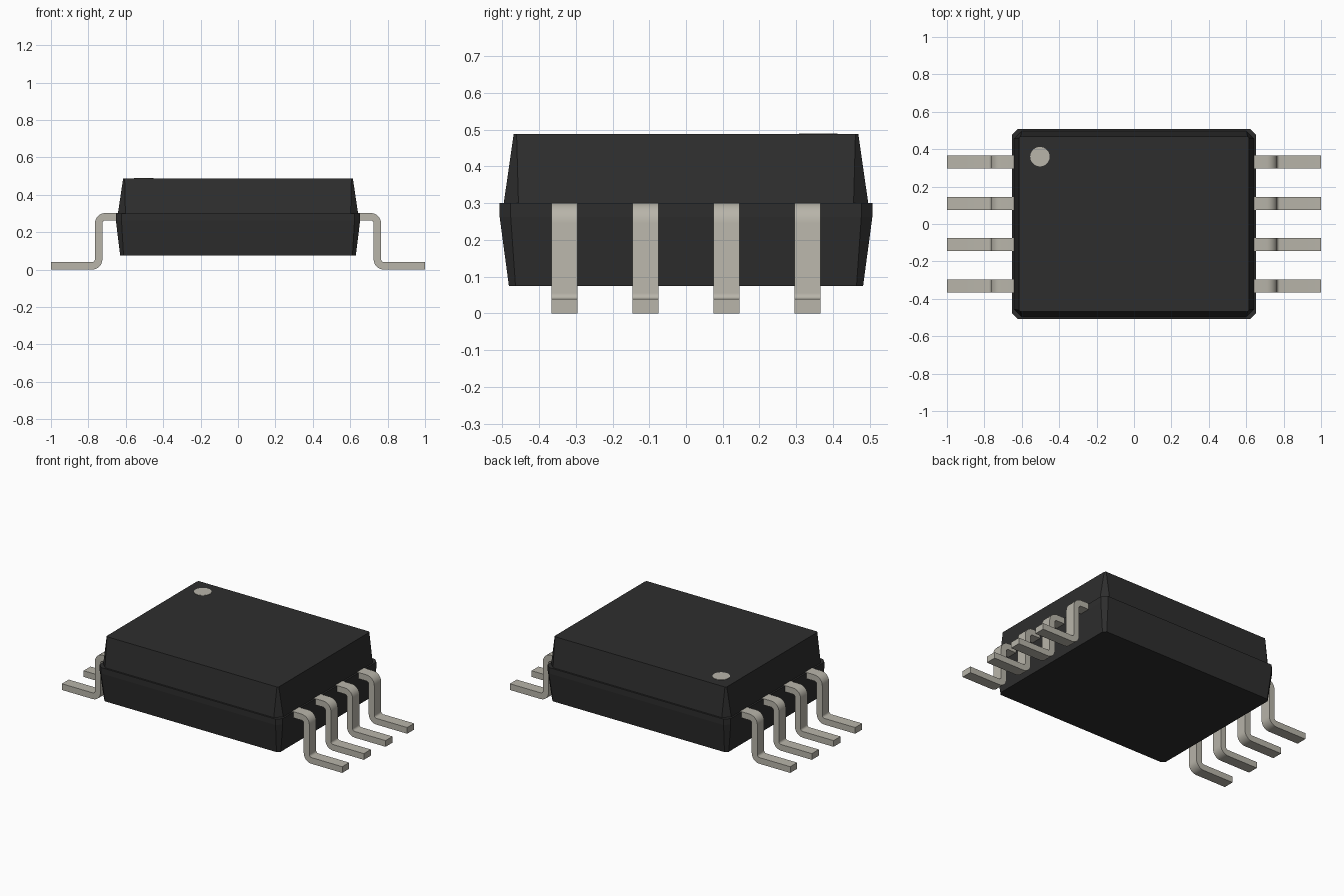
import bpy, bmesh, math

if "Cube" in bpy.data.objects:
    bpy.data.objects.remove(bpy.data.objects["Cube"], do_unlink=True)


def material(name, rgb):
    m = bpy.data.materials.new(name)
    m.use_nodes = True
    m.diffuse_color = (*rgb, 1)
    bsdf = m.node_tree.nodes["Principled BSDF"]
    bsdf.inputs["Base Color"].default_value = (*rgb, 1)
    bsdf.inputs["Roughness"].default_value = 0.6
    return m


BLACK = material("moulded black", (0.027, 0.027, 0.027))
METAL = material("tin grey", (0.48, 0.46, 0.40))


def make_object(name, bm, mat, smooth=False):
    bmesh.ops.recalc_face_normals(bm, faces=bm.faces)
    mesh = bpy.data.meshes.new(name)
    bm.to_mesh(mesh)
    bm.free()
    mesh.materials.append(mat)
    ob = bpy.data.objects.new(name, mesh)
    bpy.context.collection.objects.link(ob)
    if smooth:
        bpy.ops.object.select_all(action="DESELECT")
        ob.select_set(True)
        bpy.context.view_layer.objects.active = ob
        bpy.ops.object.shade_smooth_by_angle(angle=math.radians(30))
    return ob


def octagon(hx, hy, c, z):
    """Rectangle with chamfered corners, as a closed loop."""
    return [(hx, c - hy, z), (hx, hy - c, z), (hx - c, hy, z), (c - hx, hy, z),
            (-hx, hy - c, z), (-hx, c - hy, z), (c - hx, -hy, z), (hx - c, -hy, z)]


# Package body: lofted levels, tapered lower half, ledge, tapered upper half
levels = [(0.63, 0.482, 0.018, 0.075), (0.653, 0.507, 0.03, 0.262),
          (0.653, 0.507, 0.03, 0.30), (0.642, 0.496, 0.04, 0.30),
          (0.614, 0.469, 0.008, 0.488)]
bm = bmesh.new()
rings = [[bm.verts.new(p) for p in octagon(*lv)] for lv in levels]
for a, b in zip(rings, rings[1:]):
    for i in range(8):
        j = (i + 1) % 8
        bm.faces.new((a[i], a[j], b[j], b[i]))
bm.faces.new(rings[0][::-1])
bm.faces.new(rings[-1])
make_object("package_body", bm, BLACK)

# Pin one marker on the top face
bm = bmesh.new()
bmesh.ops.create_cone(bm, cap_ends=True, segments=32, radius1=0.052, radius2=0.052, depth=0.004)
bmesh.ops.translate(bm, verts=bm.verts, vec=(-0.503, 0.36, 0.488))
make_object("pin_one_marker", bm, METAL, True)

# Gull-wing lead profile in x and z, with two concentric bends
HALF_T, BEND, STEPS = 0.02, 0.035, 6


def arc(cx, cz, r, start, end):
    for i in range(STEPS + 1):
        t = math.radians(start + (end - start) * i / STEPS)
        yield cx + r * math.cos(t), cz + r * math.sin(t)


def lead_edge(off):
    return [(0.60, 0.282 + off),
            *arc(0.71, 0.247, BEND + off, 90, 0),
            *arc(0.78, 0.055, BEND - off, 180, 270),
            (1.0, 0.02 + off)]


def make_lead(name, side, y, width=0.07):
    bm = bmesh.new()
    upper, lower = lead_edge(HALF_T), lead_edge(-HALF_T)
    rows = [[bm.verts.new((side * x, y + dy, z))
             for (x, z), dy in ((u, -width / 2), (u, width / 2), (l, width / 2), (l, -width / 2))]
            for u, l in zip(upper, lower)]
    for a, b in zip(rows, rows[1:]):
        for i in range(4):
            j = (i + 1) % 4
            bm.faces.new((a[i], a[j], b[j], b[i]))
    bm.faces.new(rows[0])
    bm.faces.new(rows[-1])
    make_object(name, bm, METAL, True)


# Four leads on each side
for side, label in ((1, "left"), (-1, "right")):
    for i in range(4):
        make_lead(f"{label}_lead_{i + 1}", side, (i - 1.5) * 0.2205)
